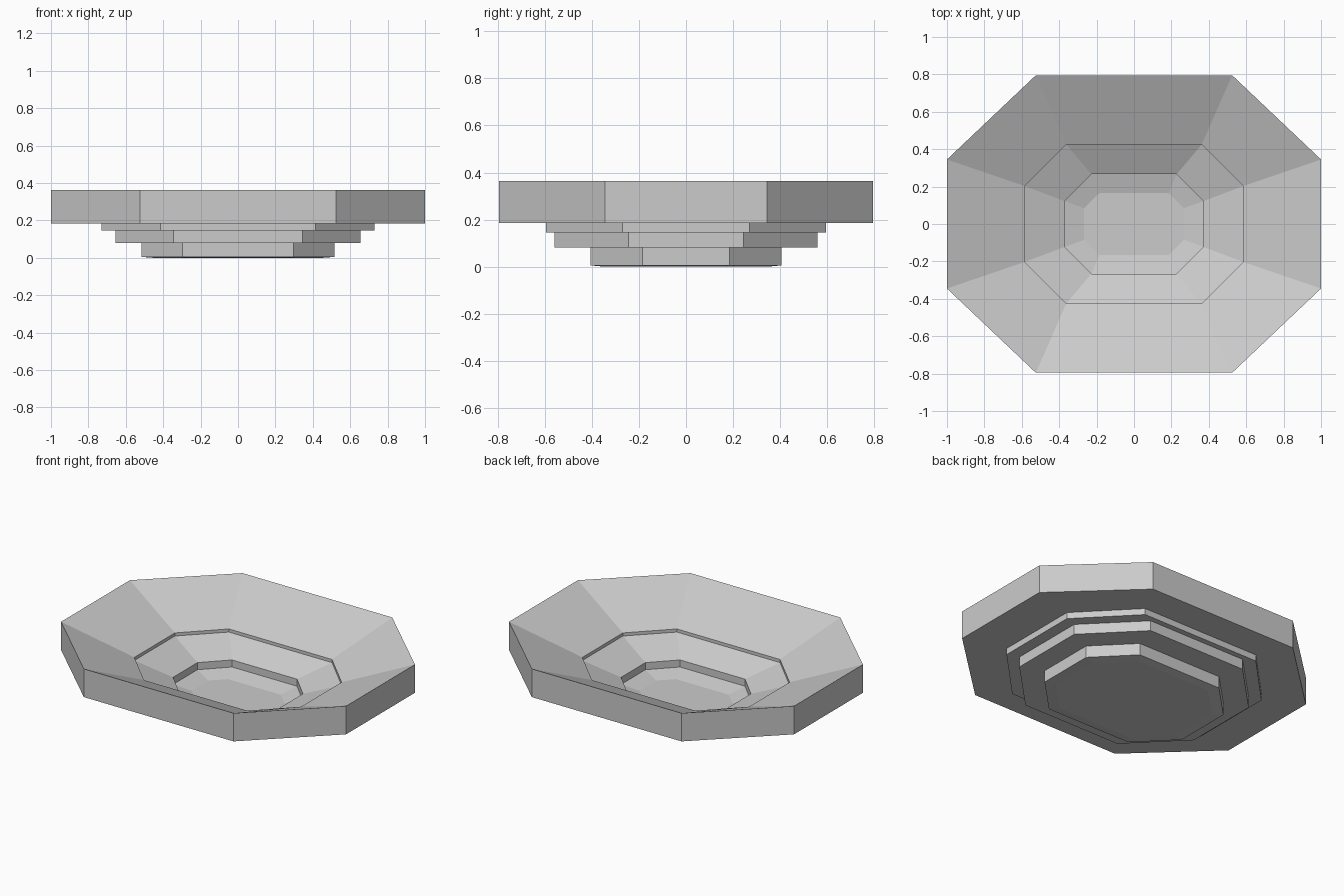
import bpy, bmesh

if "Cube" in bpy.data.objects:
    bpy.data.objects.remove(bpy.data.objects["Cube"])

# Octagon sections: half width, half depth, half length of x flat, half length of y flat
RIM = (1.0, 0.795, 0.525, 0.345)
STEP_A = (0.73, 0.595, 0.415, 0.27)
STEP_B = (0.655, 0.56, 0.345, 0.245)
BASE = (0.515, 0.407, 0.297, 0.186)
FOOT = (0.45, 0.352, 0.26, 0.16)
LEDGE = (0.585, 0.425, 0.362, 0.203)
WELL = (0.37, 0.266, 0.228, 0.122)
FLOOR = (0.267, 0.165, 0.185, 0.085)


def octagon(bm, size, z):
    a, b, fx, fy = size
    pts = [(a, -fy), (a, fy), (fx, b), (-fx, b),
           (-a, fy), (-a, -fy), (-fx, -b), (fx, -b)]
    return [bm.verts.new((x, y, z)) for x, y in pts]


def loft(name, sections):
    bm = bmesh.new()
    rings = [octagon(bm, s, z) for s, z in sections]
    for r, q in zip(rings, rings[1:]):
        for i in range(8):
            j = (i + 1) % 8
            bm.faces.new((r[i], r[j], q[j], q[i]))
    bm.faces.new(rings[0][::-1])
    bm.faces.new(rings[-1])
    bmesh.ops.recalc_face_normals(bm, faces=bm.faces)
    mesh = bpy.data.meshes.new(name)
    bm.to_mesh(mesh)
    bm.free()
    obj = bpy.data.objects.new(name, mesh)
    bpy.context.collection.objects.link(obj)
    return obj


# Stepped outside from the foot up to the rim, then sloped inside down to the floor
loft("stepped_bowl", [
    (FOOT, 0.0), (BASE, 0.005), (BASE, 0.08),
    (STEP_B, 0.08), (STEP_B, 0.145),
    (STEP_A, 0.145), (STEP_A, 0.185),
    (RIM, 0.185), (RIM, 0.364),
    (LEDGE, 0.195), (LEDGE, 0.175),
    (WELL, 0.095), (WELL, 0.05),
    (FLOOR, 0.023),
])
